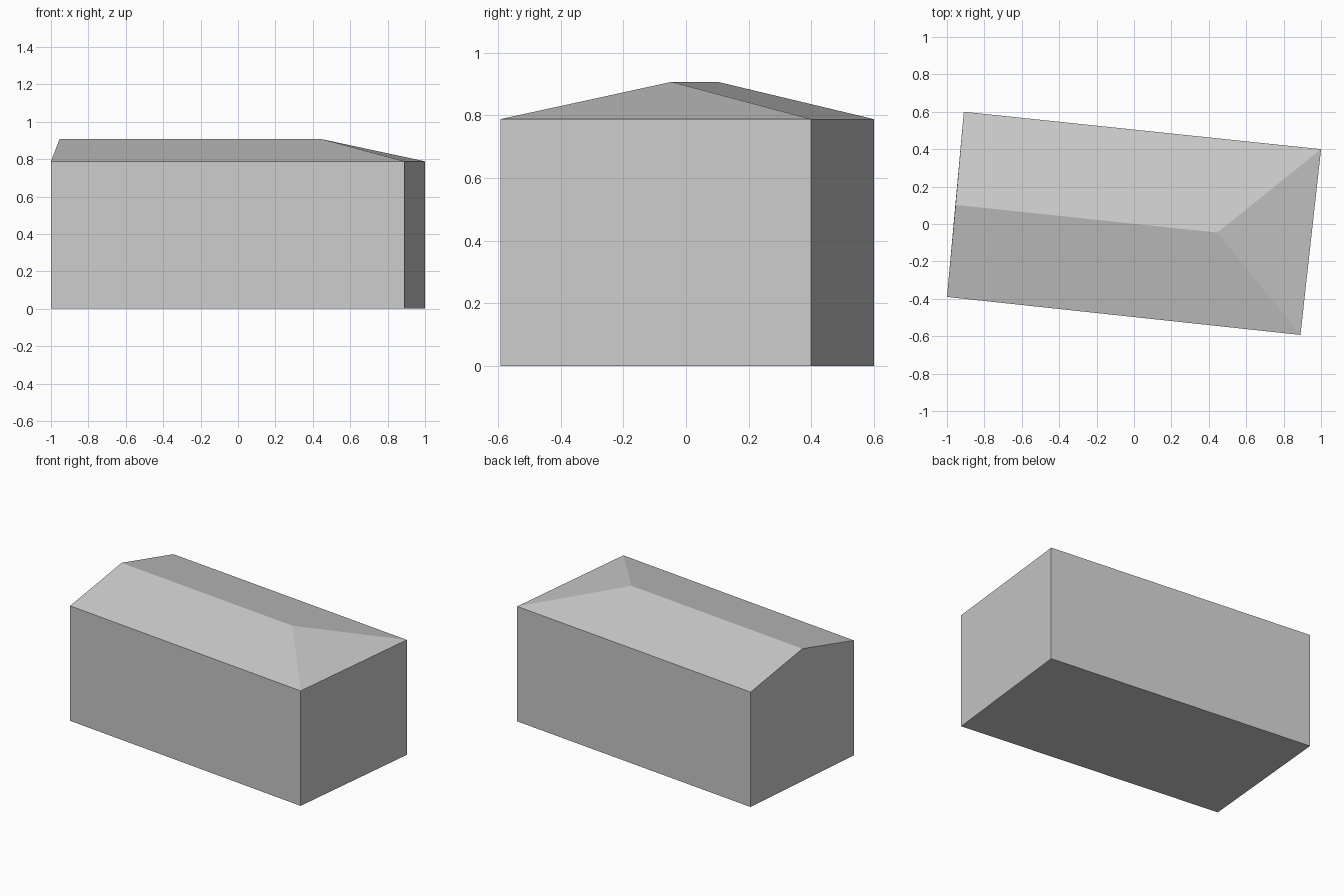
import bpy
import bmesh

cube = bpy.data.objects.get("Cube")
if cube:
    bpy.data.objects.remove(cube, do_unlink=True)

EAVE, RIDGE = 0.788, 0.907
# Footprint corners: front right, front left, back left, back right
FOOTPRINT = [(-1.0, -0.39), (0.89, -0.593), (1.0, 0.4), (-0.91, 0.6)]
RIDGE_GABLE = (-0.954, 0.102, RIDGE)
RIDGE_HIP = (0.446, -0.046, RIDGE)

grey = bpy.data.materials.new("plain_grey")
grey.use_nodes = True
grey.diffuse_color = (0.6, 0.6, 0.6, 1)
grey.node_tree.nodes["Principled BSDF"].inputs["Base Color"].default_value = (0.6, 0.6, 0.6, 1)


def add_part(name, bm):
    mesh = bpy.data.meshes.new(name)
    bm.to_mesh(mesh)
    bm.free()
    mesh.materials.append(grey)
    obj = bpy.data.objects.new(name, mesh)
    bpy.context.collection.objects.link(obj)
    return obj


# Walls and floor: the footprint is extruded up to the eaves and left open on top
bm = bmesh.new()
low = [bm.verts.new((x, y, 0)) for x, y in FOOTPRINT]
high = [bm.verts.new((x, y, EAVE)) for x, y in FOOTPRINT]
bm.faces.new(low[::-1])
for i in range(4):
    j = (i + 1) % 4
    bm.faces.new((low[i], low[j], high[j], high[i]))
# Gable triangle above the end wall
bm.faces.new((high[3], high[0], bm.verts.new(RIDGE_GABLE)))
add_part("walls", bm)

# Roof: two long slopes and one hipped end
bm = bmesh.new()
front_r, front_l, back_l, back_r = [bm.verts.new((x, y, EAVE)) for x, y in FOOTPRINT]
gable, hip = bm.verts.new(RIDGE_GABLE), bm.verts.new(RIDGE_HIP)
bm.faces.new((front_r, front_l, hip, gable))
bm.faces.new((front_l, back_l, hip))
bm.faces.new((back_l, back_r, gable, hip))
add_part("roof", bm)
